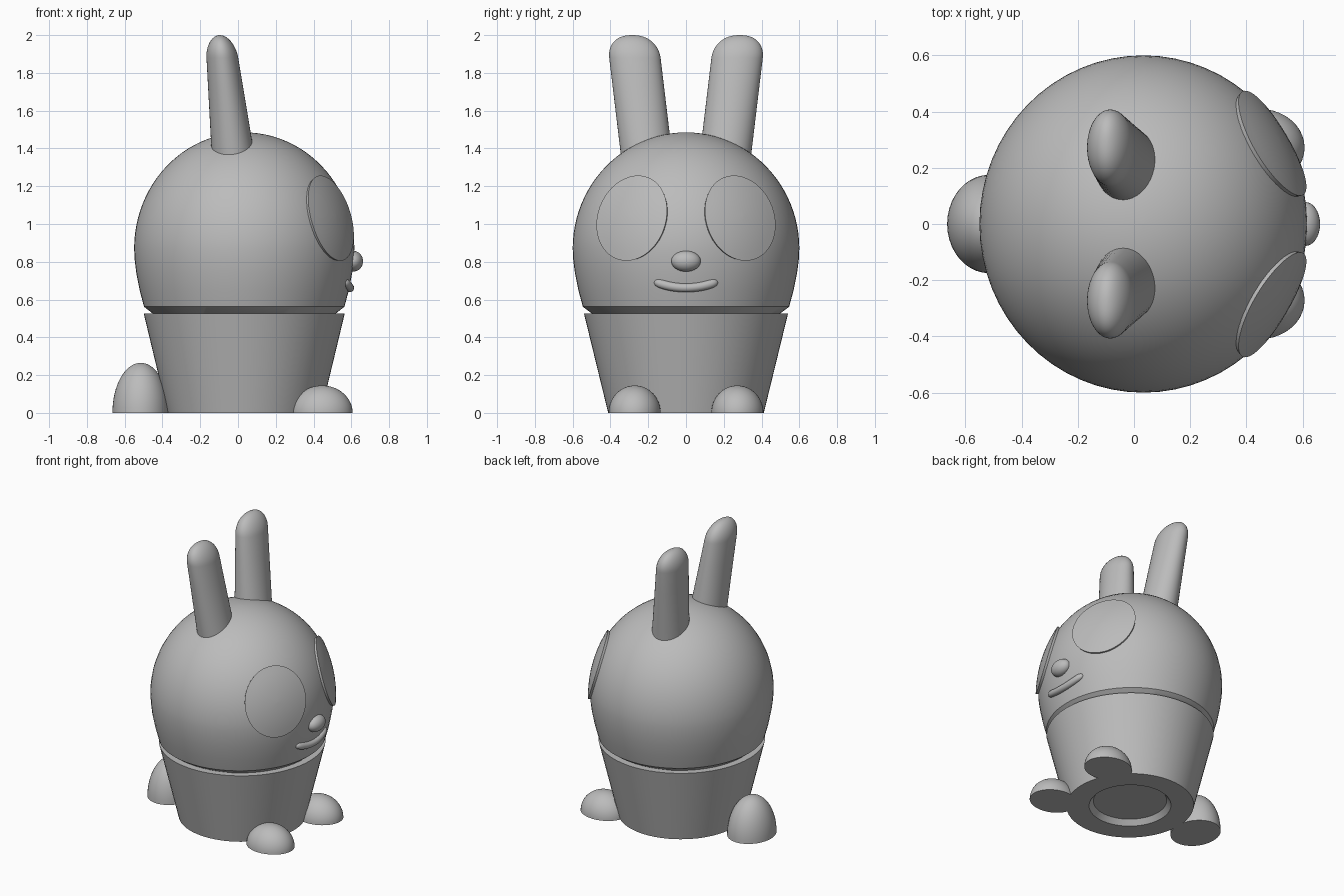
import bpy, bmesh
from math import sin, cos, pi, sqrt
from mathutils import Vector

if "Cube" in bpy.data.objects:
    bpy.data.objects.remove(bpy.data.objects["Cube"])

grey = bpy.data.materials.new("plain grey")
grey.use_nodes = True
GREY = (0.5, 0.5, 0.5, 1)
grey.diffuse_color = GREY
grey.node_tree.nodes["Principled BSDF"].inputs["Base Color"].default_value = GREY

AXIS = 0.033                       # the pot and head sit slightly forward
HEAD = Vector((AXIS, 0, 0.87))     # centre of the head
RADII = Vector((0.583, 0.6, 0.615))


def finish(bm, name, angle=0.6):
    bmesh.ops.recalc_face_normals(bm, faces=bm.faces)
    mesh = bpy.data.meshes.new(name)
    bm.to_mesh(mesh)
    bm.free()
    mesh.materials.append(grey)
    obj = bpy.data.objects.new(name, mesh)
    bpy.context.collection.objects.link(obj)
    bpy.ops.object.select_all(action='DESELECT')
    bpy.context.view_layer.objects.active = obj
    obj.select_set(True)
    bpy.ops.object.shade_smooth_by_angle(angle=angle)
    return obj


def loft(name, rings, angle=0.6):
    """Skin a list of equal rings of points and cap both ends."""
    bm = bmesh.new()
    loops = [[bm.verts.new(p) for p in ring] for ring in rings]
    n = len(loops[0])
    for a, b in zip(loops, loops[1:]):
        for i in range(n):
            j = (i + 1) % n
            bm.faces.new((a[i], a[j], b[j], b[i]))
    bm.faces.new(loops[0])
    bm.faces.new(loops[-1])
    return finish(bm, name, angle)


def oval(centre, rx, ry, n=64):
    c = Vector(centre)
    return [c + Vector((rx * cos(2 * pi * i / n), ry * sin(2 * pi * i / n), 0))
            for i in range(n)]


def lathe(name, profile, squash=1.0):
    return loft(name, [oval((AXIS, 0, z), r * squash, r) for r, z in profile])


def dome(name, centre, rx, ry, height):
    """Half ellipsoid standing on the ground."""
    steps = 16
    angles = [0.5 * pi * i / steps for i in range(steps)] + [0.5 * pi - 0.01]
    return loft(name, [oval((centre[0], centre[1], height * sin(a)),
                            rx * cos(a), ry * cos(a), 40) for a in angles])


# Pot body, with a shallow tapered recess in its underside
lathe("pot_body", [(0.237, 0.035), (0.265, 0), (0.412, 0), (0.54, 0.525), (0.45, 0.525)], 0.985)

# Head: chamfered rim, tapering cheeks and a round crown
crown = [(RADII.y * cos(a), HEAD.z + RADII.z * sin(a))
         for a in [0.5 * pi * i / 24 for i in range(24)] + [0.5 * pi - 0.005]]
lathe("head", [(0.45, 0.515), (0.487, 0.517), (0.546, 0.562), (0.57, 0.65),
               (0.588, 0.74), (0.597, 0.81)] + crown, RADII.x / RADII.y)

# Tail
dome("tail", (-0.515, 0), 0.15, 0.175, 0.265)


def ear(name, side):
    base, neck, tip = 1.25, 1.88, 2.0
    rings = []
    for k in range(18):
        if k < 4:
            z, shrink = base + (neck - base) * k / 4, 1
        else:
            a = (k - 4) / 13 * (0.5 * pi - 0.03)
            z, shrink = neck + (tip - neck) * sin(a), cos(a)
        t = (z - 1.4) / 0.5
        centre = (-0.03 - 0.055 * t, side * (0.213 + 0.06 * t), z)
        rings.append(oval(centre, (0.111 - 0.028 * t) * shrink, 0.136 * shrink ** 0.85, 40))
    return loft(name, rings)


def eye(name, side):
    """Oval patch that hugs the head, with a raised rim edge."""
    out = Vector((0.46, side * 0.285, 0.16))
    normal = out.normalized()
    across = Vector((0, 0, 1)).cross(normal).normalized()
    up = normal.cross(across)

    def ring(r, lift):
        points = []
        for i in range(48):
            a = 2 * pi * i / 48
            d = out + across * (0.213 * r * cos(a)) + up * (0.235 * r * sin(a))
            unit = sqrt(sum((d[k] / RADII[k]) ** 2 for k in range(3)))
            points.append(HEAD + d * (lift / unit))
        return points

    rings = [ring(1, 0.96)] + [ring(r, 1.012 + 0.014 * r * r)
                               for r in (1, 0.8, 0.6, 0.4, 0.2, 0.02)]
    return loft(name, rings)


for side, word in ((1, "left"), (-1, "right")):
    ear(word + "_ear", side)
    eye(word + "_eye", side)
    dome(word + "_foot", (0.445, side * 0.272), 0.162, 0.138, 0.145)

# Nose
bpy.ops.mesh.primitive_uv_sphere_add(segments=32, ring_count=16, location=(0.61, 0, 0.803))
nose = bpy.context.object
nose.name = "nose"
nose.scale = (0.052, 0.078, 0.055)
nose.data.materials.append(grey)
bpy.ops.object.shade_smooth()

# Smiling mouth: a rounded bar bent around the head
rings = []
for k in range(33):
    s = -cos(pi * k / 32)
    y = 0.168 * s
    r = 0.023 * max(1 - abs(s) ** 10, 0.0004) ** 0.5
    z = 0.662 + 0.034 * s * s
    x = AXIS + 0.972 * sqrt(0.575 ** 2 - y * y)
    rings.append([Vector((x + r * cos(a), y - 0.4 * s * r * sin(a), z + r * sin(a)))
                  for a in [2 * pi * i / 16 for i in range(16)]])
loft("mouth", rings, 1.0)
